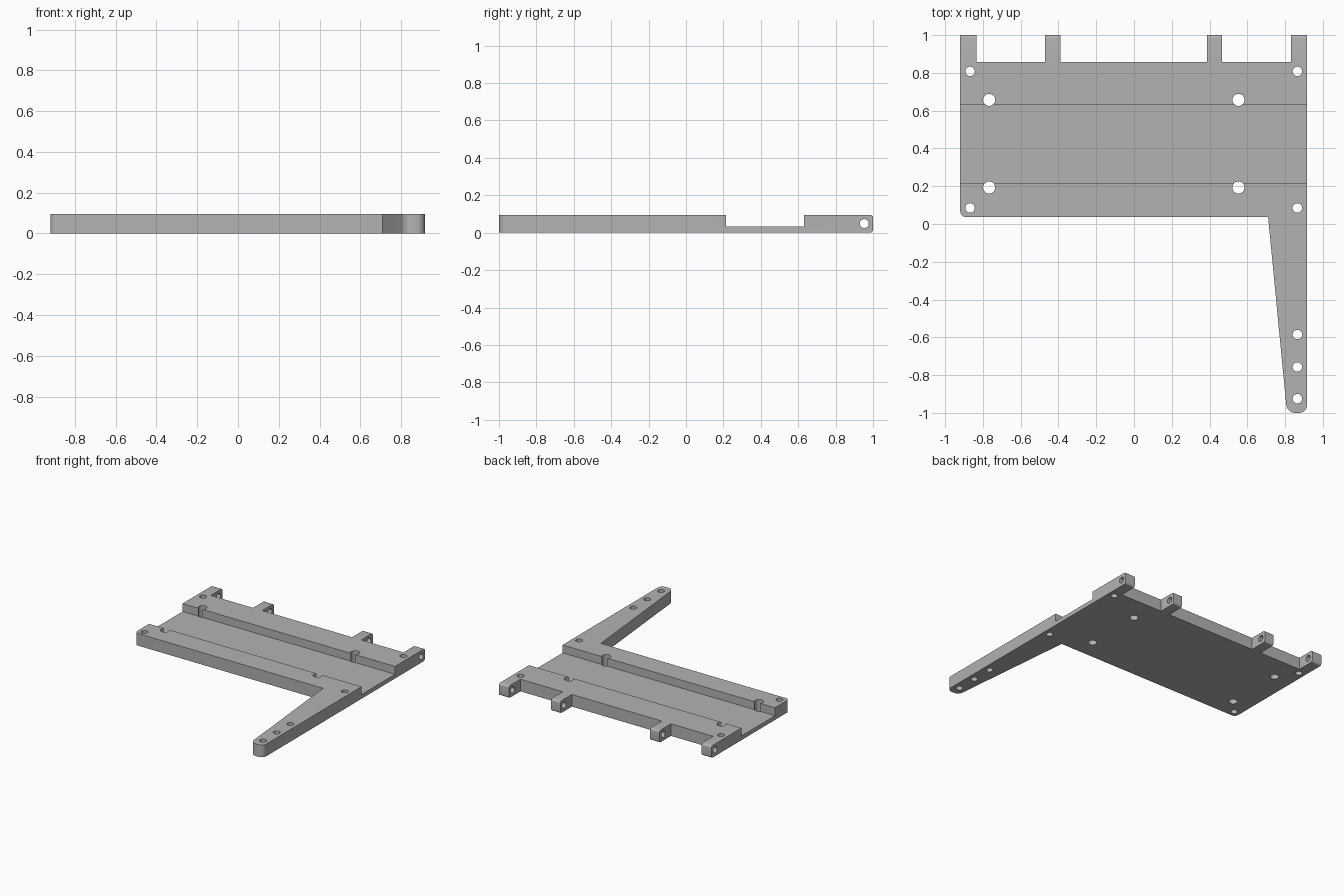
import bpy, bmesh, math
from mathutils import Matrix

if "Cube" in bpy.data.objects:
    bpy.data.objects.remove(bpy.data.objects["Cube"])

H = 0.095          # plate thickness
FLOOR = 0.033      # channel floor height

grey = bpy.data.materials.new("light grey")
grey.diffuse_color = (0.45, 0.45, 0.45, 1)
grey.use_nodes = True
grey.node_tree.nodes["Principled BSDF"].inputs["Base Color"].default_value = grey.diffuse_color


def make_object(name, bm):
    bmesh.ops.recalc_face_normals(bm, faces=bm.faces[:])
    mesh = bpy.data.meshes.new(name)
    bm.to_mesh(mesh)
    bm.free()
    mesh.materials.append(grey)
    obj = bpy.data.objects.new(name, mesh)
    bpy.context.collection.objects.link(obj)
    return obj


def add_cylinder(bm, radius, length, matrix):
    bmesh.ops.create_cone(bm, cap_ends=True, segments=32, radius1=radius,
                          radius2=radius, depth=length, matrix=matrix)


# Plate outline with tapered arm and four hinge lugs on the back edge
BACK, FRONT = 0.857, 0.037
outline = [(-0.92, FRONT), (0.71, FRONT), (0.81, -1), (0.917, -1)]
lugs = [(0.917, 0.832), (0.466, 0.387), (-0.39, -0.47), (-0.835, -0.92)]
for i, (right, left) in enumerate(lugs):
    if i > 0:
        outline.append((right, BACK))
    outline += [(right, 1), (left, 1)]
    if i < len(lugs) - 1:
        outline.append((left, BACK))

bm = bmesh.new()
base = bm.faces.new([bm.verts.new((x, y, 0)) for x, y in outline])
top = bmesh.ops.extrude_face_region(bm, geom=[base])["geom"]
bmesh.ops.translate(bm, vec=(0, 0, H),
                    verts=[g for g in top if isinstance(g, bmesh.types.BMVert)])
bmesh.ops.recalc_face_normals(bm, faces=bm.faces[:])


def round_edges(test, radius):
    edges = [e for e in bm.edges if test(*(v.co for v in e.verts))]
    bmesh.ops.bevel(bm, geom=edges, offset=radius, offset_type='OFFSET',
                    segments=6, profile=0.5, affect='EDGES')


def upright(a, b):
    return abs(a.z - b.z) > 0.05


# Rounded arm tip, front left corner and lug ends
round_edges(lambda a, b: upright(a, b) and a.y < -0.9, 0.042)
round_edges(lambda a, b: upright(a, b) and a.x < -0.9 and a.y < 0.1, 0.03)
round_edges(lambda a, b: not upright(a, b) and min(a.y, b.y) > 0.99, 0.016)
plate = make_object("mounting_plate", bm)

# Wide channel across the top
bm = bmesh.new()
bmesh.ops.create_cube(bm, size=1, matrix=Matrix.Translation((0, 0.4225, FLOOR + 0.1))
                      @ Matrix.Diagonal((2.4, 0.415, 0.2, 1)))
channel = make_object("channel_cutter", bm)

# Upright screw holes
bm = bmesh.new()
small = [(-0.868, 0.808), (0.865, 0.808), (-0.868, 0.085), (0.865, 0.085),
         (0.865, -0.585), (0.865, -0.757), (0.865, -0.925)]
large = [(x, y) for x in (-0.767, 0.553) for y in (0.193, 0.657)]
for points, radius in ((small, 0.025), (large, 0.032)):
    for x, y in points:
        add_cylinder(bm, radius, 0.4, Matrix.Translation((x, y, 0.05)))
screw_holes = make_object("screw_hole_cutter", bm)

# Pin hole running through all lugs
bm = bmesh.new()
add_cylinder(bm, 0.024, 2.4, Matrix.Translation((0, 0.953, 0.049))
             @ Matrix.Rotation(math.pi / 2, 4, 'Y'))
pin_hole = make_object("pin_hole_cutter", bm)

bpy.context.view_layer.objects.active = plate
plate.select_set(True)
for cutter in (channel, screw_holes, pin_hole):
    mod = plate.modifiers.new(cutter.name, 'BOOLEAN')
    mod.operation = 'DIFFERENCE'
    mod.solver = 'EXACT'
    mod.object = cutter
    bpy.ops.object.modifier_apply(modifier=mod.name)
    bpy.data.objects.remove(cutter)

bpy.ops.object.shade_smooth_by_angle(angle=math.radians(30))
